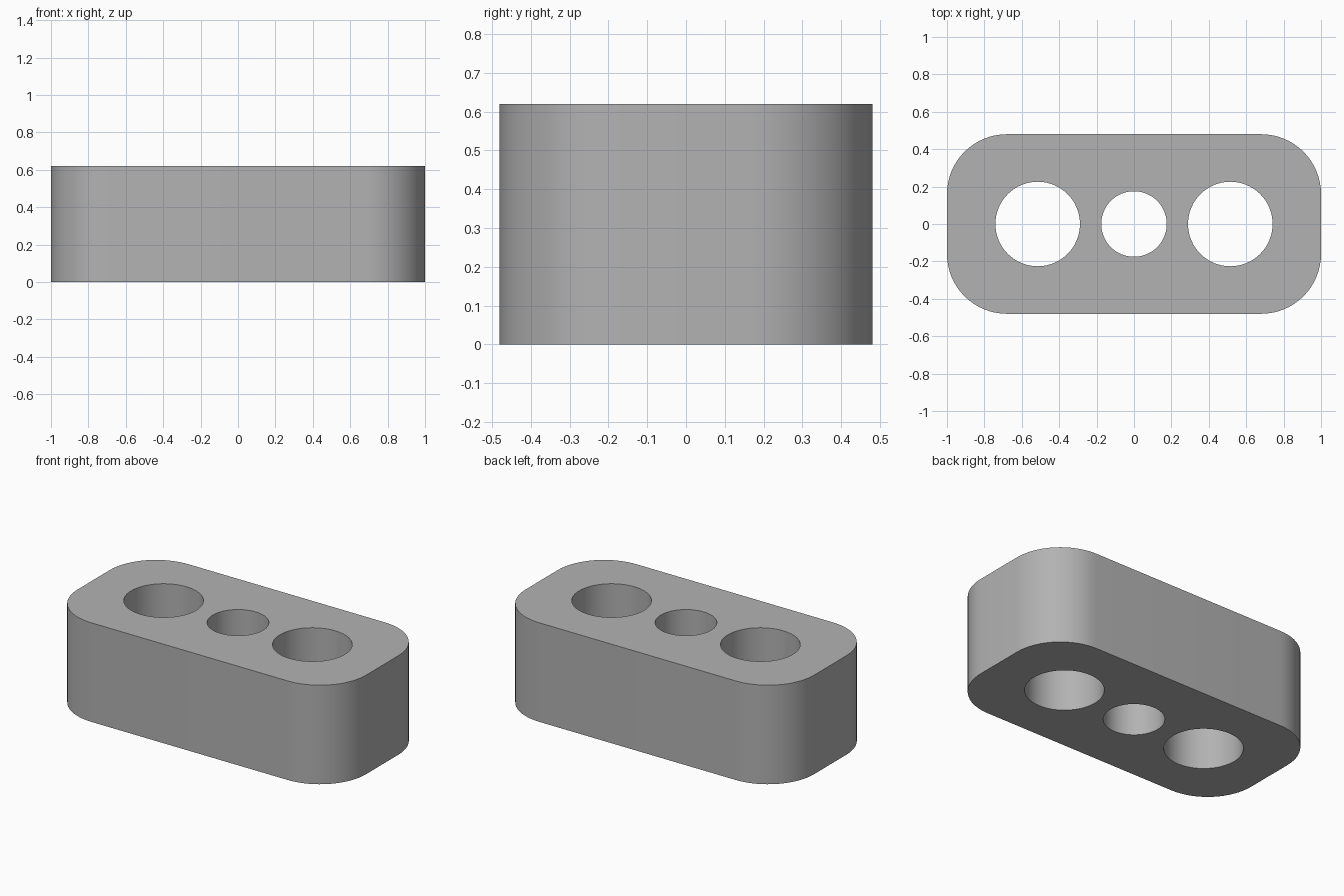
import bpy, bmesh
from math import sin, cos, pi, radians

old = bpy.data.objects.get("Cube")
if old:
    bpy.data.objects.remove(old, do_unlink=True)

LENGTH, DEPTH, HEIGHT, CORNER = 2.0, 0.96, 0.62, 0.32
HOLES = [(-0.515, 0.226), (0, 0.175), (0.515, 0.226)]  # centre x, radius


def arc(cx, cy, r, start, sweep, steps):
    angles = [start + sweep * i / steps for i in range(steps + 1)]
    return [(cx + r * cos(a), cy + r * sin(a)) for a in angles]


def add_loop(bm, points):
    verts = [bm.verts.new((x, y, 0)) for x, y in points]
    return [bm.edges.new((v, verts[i - 1])) for i, v in enumerate(verts)]


# Rounded rectangle outline
ix, iy = LENGTH / 2 - CORNER, DEPTH / 2 - CORNER
outline = []
for i, (sx, sy) in enumerate([(1, 1), (-1, 1), (-1, -1), (1, -1)]):
    outline += arc(sx * ix, sy * iy, CORNER, i * pi / 2, pi / 2, 16)

# Flat plate with three round holes, then extruded to full height
bm = bmesh.new()
edges = add_loop(bm, outline)
for x, r in HOLES:
    edges += add_loop(bm, arc(x, 0, r, 0, 2 * pi, 64)[:-1])
bmesh.ops.triangle_fill(bm, edges=edges, use_beauty=True, use_dissolve=False)
solid = bmesh.ops.extrude_face_region(bm, geom=bm.faces[:], use_keep_orig=True)
top = [g for g in solid["geom"] if isinstance(g, bmesh.types.BMVert)]
bmesh.ops.translate(bm, verts=top, vec=(0, 0, HEIGHT))
bmesh.ops.recalc_face_normals(bm, faces=bm.faces[:])
mesh = bpy.data.meshes.new("three_hole_block")
bm.to_mesh(mesh)
bm.free()

block = bpy.data.objects.new("three_hole_block", mesh)
bpy.context.collection.objects.link(block)

# Plain grey material
grey = bpy.data.materials.new("plain_grey")
grey.use_nodes = True
colour = (0.45, 0.45, 0.45, 1)
grey.diffuse_color = colour
grey.node_tree.nodes["Principled BSDF"].inputs["Base Color"].default_value = colour
mesh.materials.append(grey)

# Smooth curved walls, sharp rims
bpy.ops.object.select_all(action="DESELECT")
block.select_set(True)
bpy.context.view_layer.objects.active = block
bpy.ops.object.shade_smooth_by_angle(angle=radians(30))
